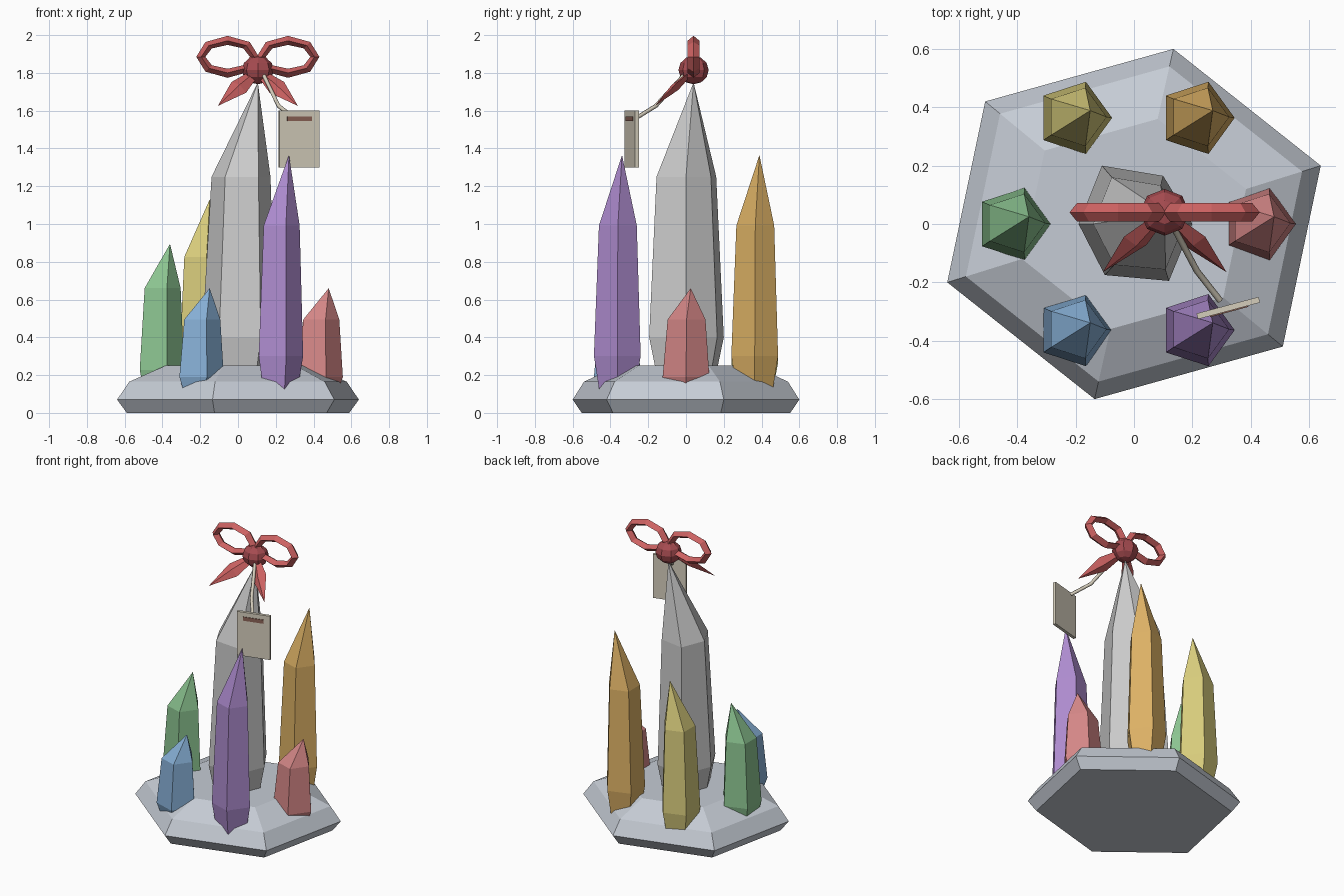
import bpy, bmesh, math
from mathutils import Vector, Matrix

if "Cube" in bpy.data.objects:
    bpy.data.objects.remove(bpy.data.objects["Cube"])


def material(name, rgb):
    m = bpy.data.materials.new(name)
    m.diffuse_color = (*rgb, 1)
    m.use_nodes = True
    m.node_tree.nodes["Principled BSDF"].inputs["Base Color"].default_value = m.diffuse_color
    return m


def finish(name, bm, mat=None):
    bmesh.ops.recalc_face_normals(bm, faces=bm.faces[:])
    me = bpy.data.meshes.new(name)
    bm.to_mesh(me)
    bm.free()
    ob = bpy.data.objects.new(name, me)
    bpy.context.collection.objects.link(ob)
    if mat:
        me.materials.append(mat)
    return ob


def loft(name, rings, mat=None, tip=None):
    """Skin a stack of rings, cap the bottom, close the top with a cap or a tip."""
    bm = bmesh.new()
    vs = [[bm.verts.new(p) for p in r] for r in rings]
    n = len(rings[0])
    for a, b in zip(vs, vs[1:]):
        for i in range(n):
            j = (i + 1) % n
            bm.faces.new((a[i], a[j], b[j], b[i]))
    bm.faces.new(vs[0][::-1])
    if tip is None:
        bm.faces.new(vs[-1])
    else:
        t = bm.verts.new(tip)
        for i in range(n):
            bm.faces.new((vs[-1][i], vs[-1][(i + 1) % n], t))
    return finish(name, bm, mat)


def ring(outline, scale, z, c=(0, 0)):
    return [(c[0] + x * scale, c[1] + y * scale, z) for x, y in outline]


def box(name, size, matrix, mat):
    bm = bmesh.new()
    bmesh.ops.create_cube(bm, size=1, matrix=matrix @ Matrix.Diagonal((*size, 1)))
    return finish(name, bm, mat)


stone = material("stone", (0.56, 0.60, 0.66))
ribbon = material("ribbon", (0.60, 0.12, 0.12))
knot_red = material("knot_red", (0.38, 0.07, 0.08))
card = material("card", (0.66, 0.61, 0.50))
slot_brown = material("slot_brown", (0.25, 0.12, 0.09))

# Faceted six-sided base
half = [(0.64, 0.2), (0.135, 0.6), (-0.51, 0.42)]
hexagon = half + [(-x, -y) for x, y in half]
loft("base", [ring(hexagon, s, z) for s, z in
              ((0.92, 0), (1, 0.07), (0.9, 0.165), (0.6, 0.25))], stone)

# Tall grey centre crystal
core = [(0.2, 0), (0.1, 0.165), (-0.11, 0.2), (-0.19, 0), (-0.1, -0.175), (0.12, -0.195)]
loft("centre_crystal", [ring(core, 0.72, 0.13), ring(core, 1, 0.4),
                        ring(core, 0.8, 1.25, (0.012, 0.0))], None, (0.105, 0.04, 1.75))

# Six coloured five-sided crystals around it
penta = [(0.13 * math.cos(math.tau * i / 5), 0.13 * math.sin(math.tau * i / 5)) for i in range(5)]
crystals = [("red", (0.66, 0.24, 0.24), 0.66), ("orange", (0.72, 0.44, 0.13), 1.365),
            ("yellow", (0.68, 0.60, 0.20), 1.13), ("green", (0.26, 0.55, 0.28), 0.895),
            ("blue", (0.24, 0.43, 0.67), 0.66), ("purple", (0.42, 0.26, 0.62), 1.365)]
for k, (name, rgb, top) in enumerate(crystals):
    a = math.radians(60 * k)
    c = (0.42 * math.cos(a) + 0.005, 0.42 * math.sin(a))
    z0 = 0.1
    h = top - z0
    loft(name + "_crystal",
         [ring(penta, 0.75, z0, c), ring(penta, 1, z0 + 0.16 * h, c),
          ring(penta, 0.81, z0 + 0.705 * h, (c[0] + 0.006, c[1] + 0.003))],
         material(name, rgb), (c[0] + 0.055, c[1] + 0.025, top))

# Bow knot
centre = Vector((0.105, 0.04, 1.815))
bm = bmesh.new()
bmesh.ops.create_uvsphere(bm, u_segments=8, v_segments=6, radius=1,
                          matrix=Matrix.Translation(centre) @ Matrix.Diagonal((0.085, 0.08, 0.075, 1)))
finish("bow_knot", bm, knot_red)

for side, label in ((-1, "left"), (1, "right")):
    # Bow loop: oval ring with a diamond section
    bm = bmesh.new()
    mid = Vector((centre.x + side * 0.16, centre.y, 1.885))
    rows = []
    for i in range(8):
        a = math.tau * i / 8
        rows.append([bm.verts.new(mid + Vector(((0.14 + d) * math.cos(a), y, (0.085 + d) * math.sin(a))))
                     for d, y in ((0.026, 0), (0, 0.032), (-0.022, 0), (0, -0.032))])
    for i in range(8):
        p, q = rows[i], rows[(i + 1) % 8]
        for j in range(4):
            bm.faces.new((p[j], p[(j + 1) % 4], q[(j + 1) % 4], q[j]))
    finish(label + "_bow_loop", bm, ribbon)

    # Ribbon tail: flattened pointed blade
    start = centre + Vector((side * 0.02, -0.02, -0.02))
    end = Vector((centre.x + side * 0.212, -0.165, 1.625))
    d = (end - start).normalized()
    u = d.cross(Vector((0, -1, 0.5))).normalized()
    w = d.cross(u)
    sections = [[start.lerp(end, t) + u * s * cu + w * s * cw * 0.45
                 for cu, cw in ((1, 0), (0, 1), (-1, 0), (0, -1))]
                for t, s in ((0, 0.025), (0.42, 0.05))]
    loft(label + "_ribbon_tail", sections, ribbon, end)

# String from knot to tag
path = [(0.13, 0, 1.8), (0.215, -0.16, 1.625), (0.295, -0.262, 1.562)]
cu = bpy.data.curves.new("tag_string", "CURVE")
cu.dimensions = "3D"
cu.bevel_depth = 0.011
cu.bevel_resolution = 1
cu.use_fill_caps = True
sp = cu.splines.new("POLY")
sp.points.add(len(path) - 1)
for p, co in zip(sp.points, path):
    p.co = (*co, 1)
cu.materials.append(card)
bpy.context.collection.objects.link(bpy.data.objects.new("tag_string", cu))

# Hanging tag with a dark slot on its front
pose = Matrix.Translation((0.323, -0.288, 1.45)) @ Matrix.Rotation(math.radians(15), 4, "Z")
box("tag", (0.22, 0.02, 0.3), pose, card)
box("tag_slot", (0.135, 0.008, 0.026), pose @ Matrix.Translation((0, -0.01, 0.107)), slot_brown)
